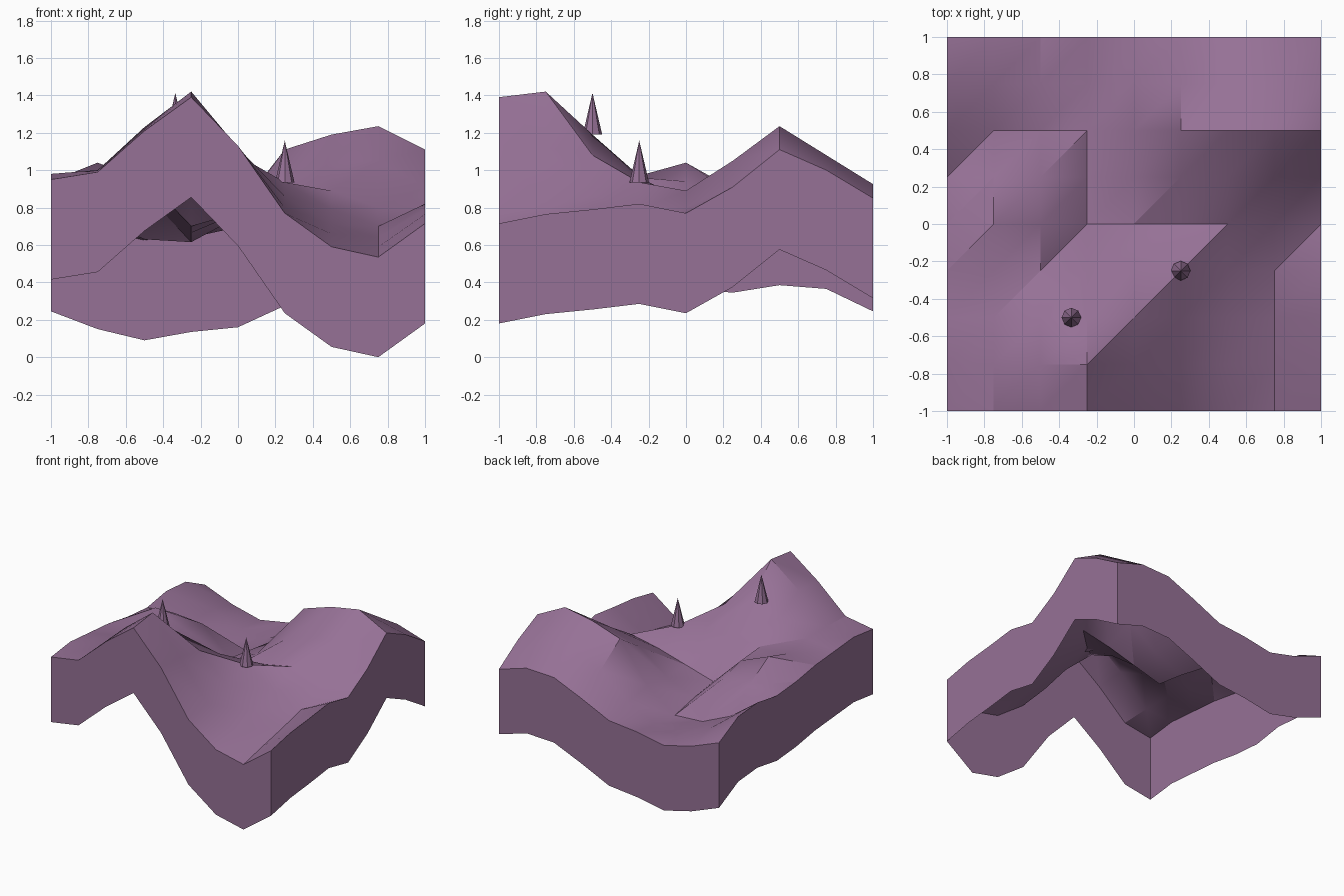
import bpy, bmesh, math
from mathutils import Matrix

cube = bpy.data.objects.get("Cube")
if cube:
    bpy.data.objects.remove(cube, do_unlink=True)

# Single dusty purple colour
purple = bpy.data.materials.new("dusty_purple")
purple.use_nodes = True
colour = (0.305, 0.165, 0.305, 1.0)
purple.diffuse_color = colour
shader = next(n for n in purple.node_tree.nodes if n.type == 'BSDF_PRINCIPLED')
shader.inputs["Base Color"].default_value = colour
shader.inputs["Roughness"].default_value = 0.8

STEP = 0.25
SKIRT_DEPTH = 0.535

# Terrain heights in hundredths, one row per grid line from front to back
HEIGHTS = [
    [95, 99, 121, 139, 113, 77, 59, 53.5, 71.5],
    [98, 100, 123, 142, 112, 80, 66, 59, 76.5],
    [96, 100, 110, 119, 108, 86, 71, 64, 79],
    [94, 97, 96, 97, 96, 93.5, 79, 70, 82],
    [90, 104, 94, 70, 77, 84, 89, 80, 77],
    [88, 90, 88, 66.5, 77, 95, 104, 105, 91],
    [92, 74, 63, 61.5, 79, 111, 119, 123.5, 111],
    [90, 74, 64, 64, 75, 95, 104, 108, 100],
    [78, 68.5, 62.5, 67, 69.5, 81, 91.5, 92.5, 85],
]
SIZE = len(HEIGHTS)


def grid_point(col, row):
    return (col * STEP - 1, row * STEP - 1, HEIGHTS[row][col] / 100)


def add_object(name, bm):
    mesh = bpy.data.meshes.new(name)
    bm.to_mesh(mesh)
    bm.free()
    mesh.materials.append(purple)
    obj = bpy.data.objects.new(name, mesh)
    bpy.context.scene.collection.objects.link(obj)
    return obj


# Hilly ground: a triangulated height grid
bm = bmesh.new()
verts = [[bm.verts.new(grid_point(c, r)) for c in range(SIZE)] for r in range(SIZE)]
for r in range(SIZE - 1):
    for c in range(SIZE - 1):
        a, b = verts[r][c], verts[r][c + 1]
        d, e = verts[r + 1][c], verts[r + 1][c + 1]
        bm.faces.new((a, b, e))
        bm.faces.new((a, e, d))
ground = add_object("ground", bm)
bpy.ops.object.select_all(action='DESELECT')
ground.select_set(True)
bpy.context.view_layer.objects.active = ground
bpy.ops.object.shade_smooth_by_angle(angle=math.radians(30))

# Side walls hanging from the border, open underneath
last = SIZE - 1
sides = {
    "front_wall": [(i, 0) for i in range(SIZE)],
    "left_wall": [(last, i) for i in range(SIZE)],
    "back_wall": [(last - i, last) for i in range(SIZE)],
    "right_wall": [(0, last - i) for i in range(SIZE)],
}
for name, border in sides.items():
    bm = bmesh.new()
    top = [bm.verts.new(grid_point(c, r)) for c, r in border]
    low = [bm.verts.new((v.co.x, v.co.y, v.co.z - SKIRT_DEPTH)) for v in top]
    for i in range(last):
        bm.faces.new((low[i], low[i + 1], top[i + 1], top[i]))
    add_object(name, bm)


# Two small pointed spikes standing on the ground
def add_spike(name, x, y, base, height=0.223):
    bm = bmesh.new()
    bmesh.ops.create_cone(bm, cap_ends=True, segments=8, radius1=0.052, radius2=0,
                          depth=height,
                          matrix=Matrix.Translation((x, y, base + height / 2)))
    add_object(name, bm)


add_spike("ridge_spike", -0.335, -0.5, 1.19)
add_spike("valley_spike", 0.25, -0.25, 0.935)
